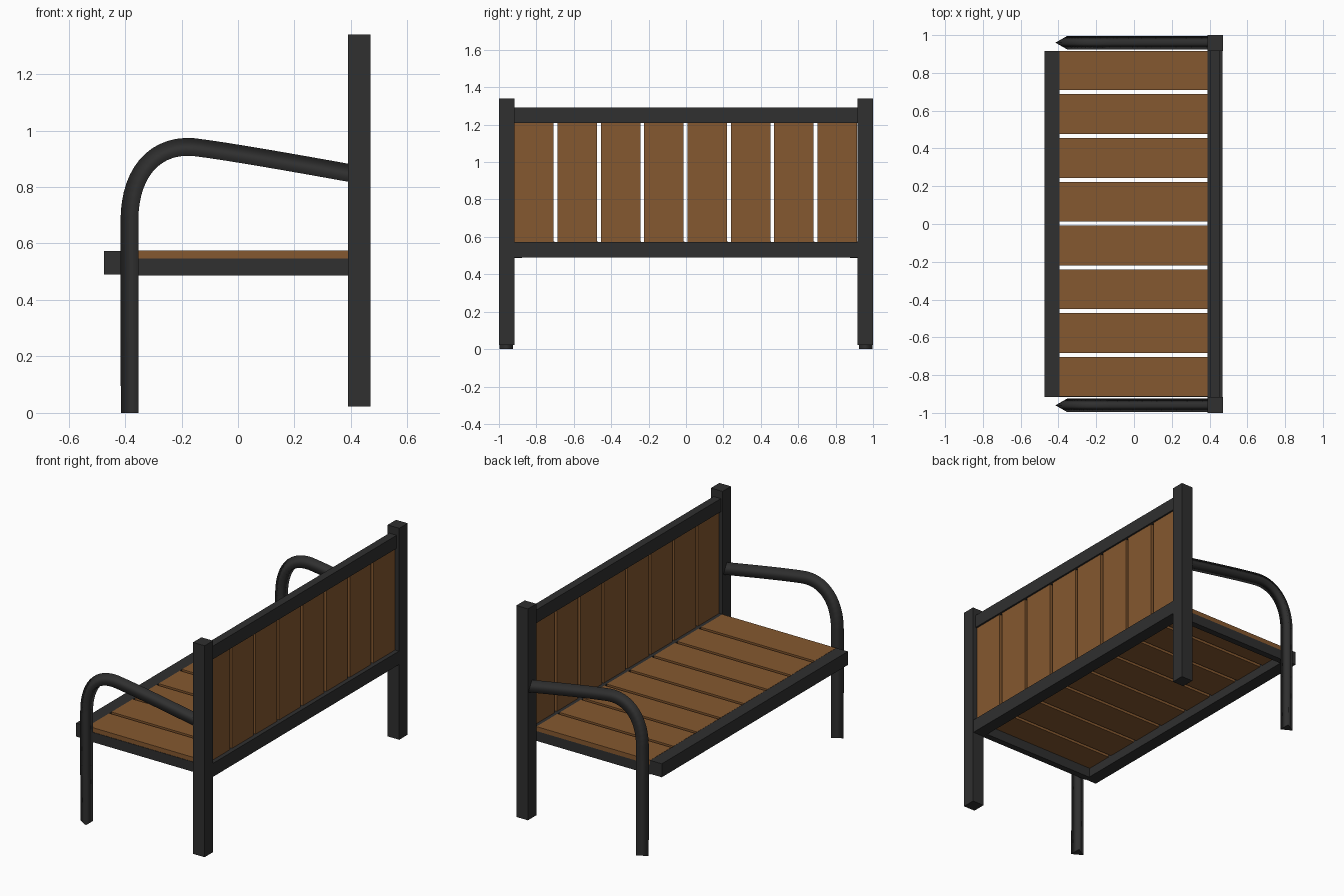
import bpy, bmesh
from mathutils import Vector

if "Cube" in bpy.data.objects:
    bpy.data.objects.remove(bpy.data.objects["Cube"])


def material(name, rgb):
    m = bpy.data.materials.new(name)
    m.diffuse_color = (*rgb, 1)
    m.use_nodes = True
    m.node_tree.nodes["Principled BSDF"].inputs["Base Color"].default_value = m.diffuse_color
    return m


METAL = material("dark metal", (0.029, 0.029, 0.029))
WOOD = material("brown wood", (0.235, 0.098, 0.029))


def finish(name, bm, mat, smooth=False):
    bmesh.ops.recalc_face_normals(bm, faces=bm.faces)
    mesh = bpy.data.meshes.new(name)
    bm.to_mesh(mesh)
    bm.free()
    mesh.materials.append(mat)
    for p in mesh.polygons:
        p.use_smooth = smooth and len(p.vertices) == 4
    ob = bpy.data.objects.new(name, mesh)
    bpy.context.collection.objects.link(ob)
    return ob


def box(name, x, y, z, mat):
    bm = bmesh.new()
    bmesh.ops.create_cube(bm, size=1)
    for v in bm.verts:
        v.co = Vector([(a + b) / 2 + c * (b - a) for (a, b), c in zip((x, y, z), v.co)])
    return finish(name, bm, mat)


def bezier(p, n):
    out = []
    for i in range(n + 1):
        t = i / n
        w = ((1 - t) ** 3, 3 * t * (1 - t) ** 2, 3 * t * t * (1 - t), t ** 3)
        out.append(Vector((sum(a * q[0] for a, q in zip(w, p)),
                           sum(a * q[1] for a, q in zip(w, p)))))
    return out


def arm(name, yc):
    # Triangular bar swept along the leg and armrest, ridge facing outward
    path = [Vector((-0.352, 0)), Vector((-0.353, 0.35))]
    path += bezier([(-0.353, 0.68), (-0.353, 0.83), (-0.28, 0.92), (-0.16, 0.91)], 14)
    path += bezier([(-0.16, 0.91), (-0.05, 0.897), (0.2, 0.853), (0.41, 0.815)], 8)[1:]
    bm = bmesh.new()
    rings = []
    for i, p in enumerate(path):
        d = (path[min(i + 1, len(path) - 1)] - path[max(i - 1, 0)]).normalized()
        ridge = p + Vector((-d.y, d.x)) * 0.063
        rings.append([bm.verts.new((ridge.x, yc, ridge.y)),
                      bm.verts.new((p.x, yc - 0.036, p.y)),
                      bm.verts.new((p.x, yc + 0.036, p.y))])
    for a, b in zip(rings, rings[1:]):
        for k in range(3):
            j = (k + 1) % 3
            bm.faces.new((a[k], a[j], b[j], b[k]))
    bm.faces.new(rings[0])
    bm.faces.new(rings[-1])
    return finish(name, bm, METAL, smooth=True)


# Both ends: back post, seat side rail, leg with armrest
for side, s in (("left", 1), ("right", -1)):
    box(side + "_back_post", (0.39, 0.47), sorted((s * 0.917, s)), (0.022, 1.34), METAL)
    box(side + "_seat_rail", (-0.395, 0.39), sorted((s * 0.877, s * 0.917)), (0.486, 0.547), METAL)
    arm(side + "_leg_and_armrest", s * 0.96)

# Long rails
L = (-0.917, 0.917)
box("front_seat_rail", (-0.475, -0.395), L, (0.49, 0.574), METAL)
box("back_lower_rail", (0.39, 0.468), L, (0.49, 0.574), METAL)
box("back_upper_rail", (0.402, 0.452), L, (1.21, 1.292), METAL)

# Wooden boards of the seat and the backrest
for i in range(8):
    a = -0.919 + i * 0.2318
    b = min(a + 0.2108, 0.917)
    a = max(a, -0.917)
    box(f"seat_board_{i + 1}", (-0.395, 0.39), (-b, -a), (0.547, 0.575), WOOD)
    box(f"backrest_board_{i + 1}", (0.413, 0.441), (a, b), (0.574, 1.21), WOOD)
